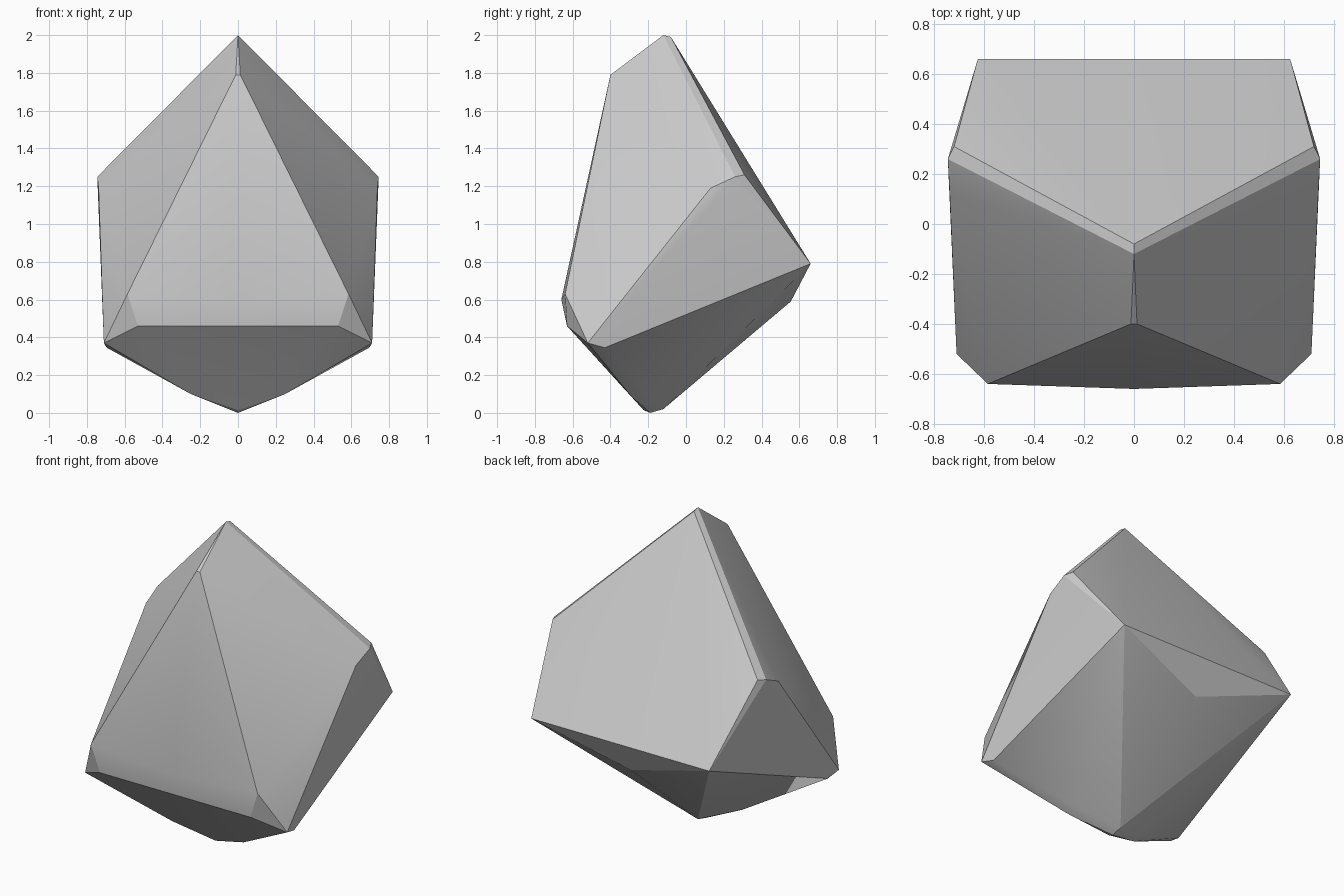
import bpy, bmesh

if "Cube" in bpy.data.objects:
    bpy.data.objects.remove(bpy.data.objects["Cube"])

# Corner points of the right half of the faceted stone; mirrored across x = 0
HALF = [
    # peak, front shoulder and front belly on the centre line
    (0, -0.12, 2.0), (0, -0.08, 1.99), (0.012, -0.40, 1.79), (0, -0.66, 0.60),
    # side corner with its softened edge
    (0.745, 0.26, 1.25), (0.72, 0.31, 1.26), (0.738, 0.13, 1.19),
    # front lower corner cluster
    (0.585, -0.64, 0.63), (0.53, -0.63, 0.46),
    (0.71, -0.52, 0.37), (0.695, -0.43, 0.345),
    # back corner and underside keel
    (0.625, 0.66, 0.79), (0, 0.555, 0.59),
    (0.25, -0.30, 0.10), (0.24, -0.22, 0.105),
    (0, -0.225, 0.015), (0, -0.19, 0.0), (0, -0.12, 0.02),
]

# Faceted stone: convex skin stretched over the mirrored corners
bm = bmesh.new()
for x, y, z in HALF:
    for side in ((1, -1) if x else (1,)):
        bm.verts.new((x * side, y, z))
result = bmesh.ops.convex_hull(bm, input=bm.verts[:])
loose = [v for v in bm.verts if not v.link_faces]
bmesh.ops.delete(bm, geom=loose, context='VERTS')
bmesh.ops.recalc_face_normals(bm, faces=bm.faces[:])

mesh = bpy.data.meshes.new("faceted_stone")
bm.to_mesh(mesh)
bm.free()
stone = bpy.data.objects.new("faceted_stone", mesh)
bpy.context.collection.objects.link(stone)

# Blend the shallow edges, keep the main ridges sharp
bpy.context.view_layer.objects.active = stone
stone.select_set(True)
bpy.ops.object.shade_smooth_by_angle(angle=0.35)
